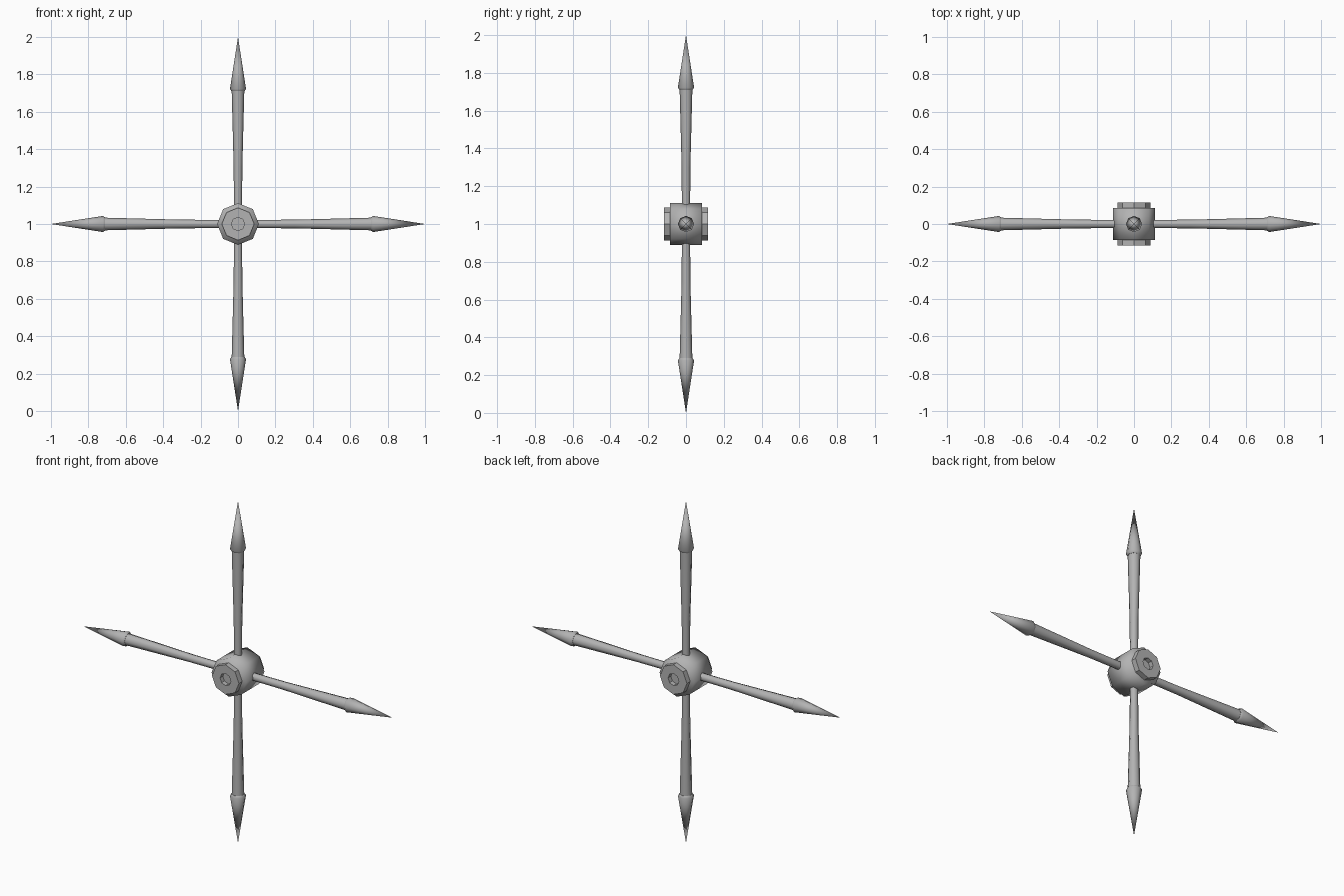
import bpy
import bmesh
from math import pi, radians
from mathutils import Matrix, Vector

SIDES = 8
CENTRE = Vector((0, 0, 1))

cube = bpy.data.objects.get("Cube")
if cube:
    bpy.data.objects.remove(cube, do_unlink=True)

metal = bpy.data.materials.new("grey metal")
metal.use_nodes = True
grey = (0.45, 0.45, 0.45, 1)
metal.diffuse_color = grey
metal.node_tree.nodes["Principled BSDF"].inputs["Base Color"].default_value = grey


def turned_part(name, profile, rotation, smooth_angle=None):
    """Turn (radius, height) points into an eight-sided solid around local z."""
    bm = bmesh.new()
    spin = Matrix.Rotation(2 * pi / SIDES, 3, "Z")
    rings = []
    for radius, height in profile:
        if radius == 0:
            rings.append([bm.verts.new((0, 0, height))] * SIDES)
            continue
        point, ring = Vector((radius, 0, height)), []
        for _ in range(SIDES):
            ring.append(bm.verts.new(point))
            point = spin @ point
        rings.append(ring)
    for low, high in zip(rings, rings[1:]):
        for i in range(SIDES):
            j = (i + 1) % SIDES
            corners = dict.fromkeys((low[i], low[j], high[j], high[i]))
            bm.faces.new(list(corners))
    bmesh.ops.recalc_face_normals(bm, faces=bm.faces)
    mesh = bpy.data.meshes.new(name)
    bm.to_mesh(mesh)
    bm.free()
    mesh.materials.append(metal)
    part = bpy.data.objects.new(name, mesh)
    part.matrix_world = Matrix.Translation(CENTRE) @ rotation
    bpy.context.collection.objects.link(part)
    if smooth_angle:
        bpy.ops.object.select_all(action="DESELECT")
        part.select_set(True)
        bpy.context.view_layer.objects.active = part
        bpy.ops.object.shade_smooth_by_angle(angle=radians(smooth_angle))
    return part


# Softly shaded central hub, lying along the front-back axis
front = Matrix.Rotation(pi / 2, 4, "X")
back = Matrix.Rotation(-pi / 2, 4, "X")
turned_part("hub", [(0, -0.085), (0.112, -0.085), (0.112, 0.085), (0, 0.085)],
            front, 120)

# Raised end caps, each with a shallow bolt hole
cap = [(0, 0.08), (0.087, 0.08), (0.087, 0.116),
       (0.035, 0.116), (0.035, 0.09), (0, 0.09)]
turned_part("front_cap", cap, front)
turned_part("back_cap", cap, back)

# Four flared shafts with pointed heads
shaft = [(0, 0.05), (0.022, 0.05), (0.023, 0.3), (0.034, 0.72), (0, 0.72)]
head = [(0, 0.71), (0.035, 0.71), (0.043, 0.722), (0, 1.0)]
for index, side in enumerate(("top", "left", "bottom", "right")):
    turn = Matrix.Rotation(index * pi / 2, 4, "Y")
    turned_part(side + "_shaft", shaft, turn, 50)
    turned_part(side + "_head", head, turn, 50)
